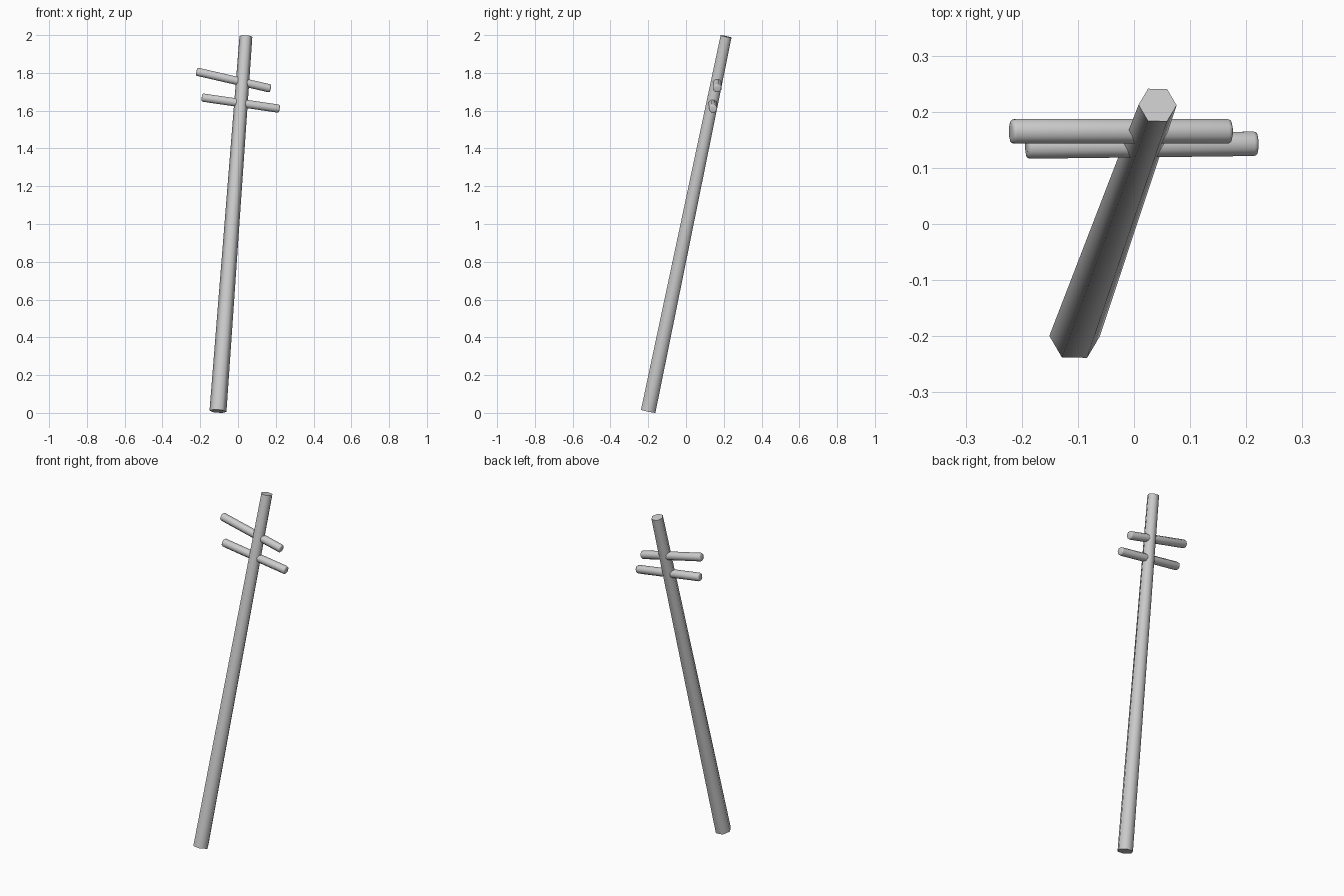
import bpy
import math
from mathutils import Vector

if "Cube" in bpy.data.objects:
    bpy.data.objects.remove(bpy.data.objects["Cube"])


def rod(name, start, end, r1, r2, sides, spin=0.0, bevel=0.0):
    """Tapered rod running between two points, optionally with rounded ends."""
    a, b = Vector(start), Vector(end)
    axis = b - a
    bpy.ops.mesh.primitive_cone_add(vertices=sides, radius1=r1, radius2=r2, depth=axis.length)
    ob = bpy.context.object
    ob.name = name
    # local x stays as close to world x (or y for arms) as possible
    z = axis.normalized()
    ref = Vector((1, 0, 0)) if abs(z.x) < 0.7 else Vector((0, 1, 0))
    y = z.cross(ref).normalized()
    x = y.cross(z)
    for v in ob.data.vertices:
        c, s = math.cos(spin), math.sin(spin)
        px, py = v.co.x * c - v.co.y * s, v.co.x * s + v.co.y * c
        v.co = x * px + y * py + z * v.co.z
    ob.location = (a + b) / 2
    if bevel:
        mod = ob.modifiers.new("rounded_ends", 'BEVEL')
        mod.width = bevel
        mod.segments = 3
        mod.limit_method = 'ANGLE'
        mod.angle_limit = math.radians(70)
        bpy.ops.object.modifier_apply(modifier=mod.name)
    bpy.ops.object.shade_smooth_by_angle(angle=math.radians(62))
    return ob


# leaning six-sided pole
rod("pole", (-0.106, -0.2, 0.009), (0.042, 0.212, 1.993), 0.045, 0.034, 6, math.pi / 6)

# two tilted cross arms with rounded ends
arms = {
    "upper_cross_arm": ((-0.22, 0.165, 1.807), (0.173, 0.165, 1.717)),
    "lower_cross_arm": ((-0.192, 0.138, 1.67), (0.22, 0.143, 1.61)),
}
for name, (p, q) in arms.items():
    rod(name, p, q, 0.0235, 0.0235, 8, math.pi / 8, 0.008)
